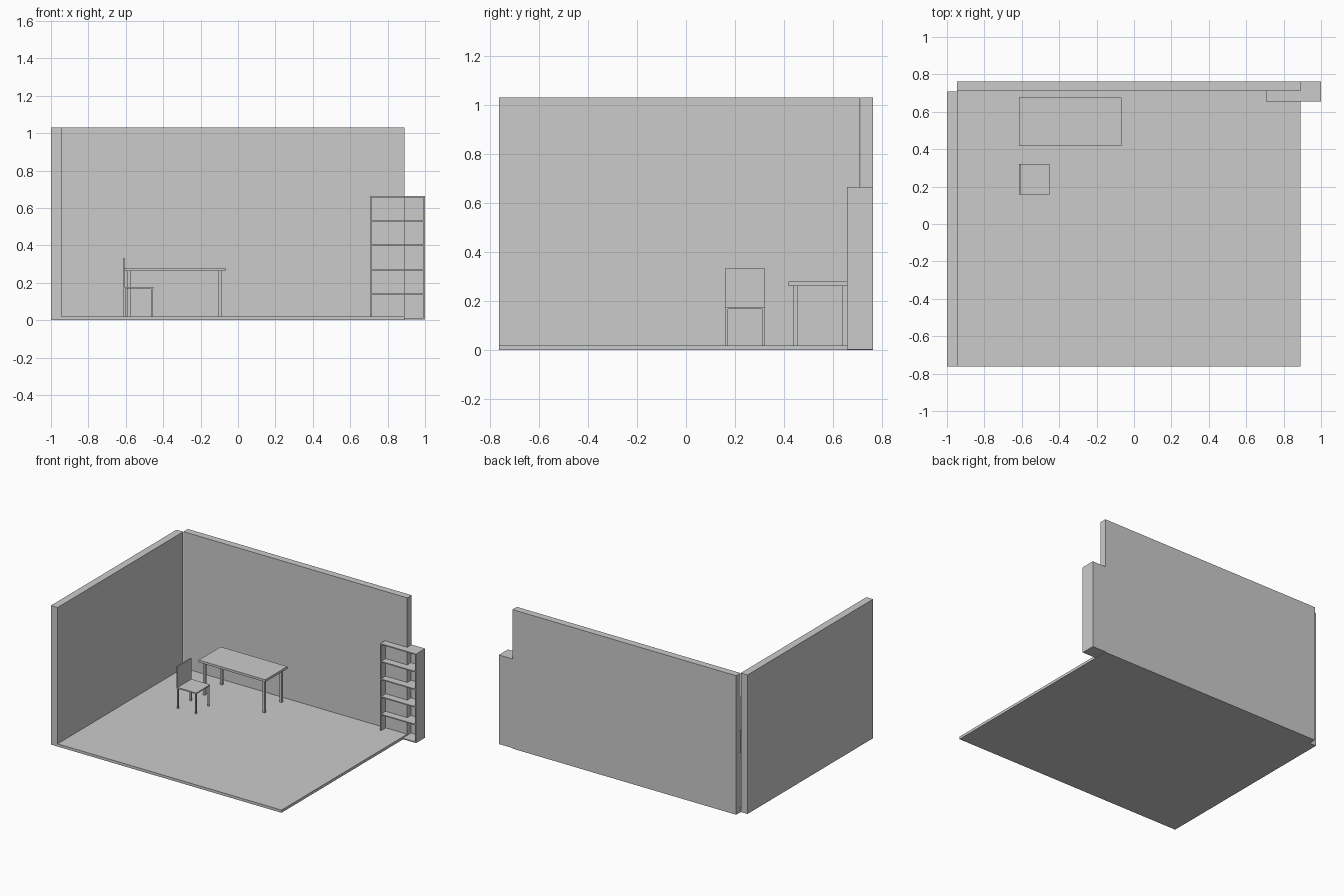
import bpy
import bmesh
from mathutils import Vector

default = bpy.data.objects.get("Cube")
if default:
    bpy.data.objects.remove(default)

grey = bpy.data.materials.new("light grey")
grey.use_nodes = True
COLOUR = (0.6, 0.6, 0.6, 1)
grey.diffuse_color = COLOUR
grey.node_tree.nodes["Principled BSDF"].inputs["Base Color"].default_value = COLOUR


def box(name, x, y, z):
    """Flat-shaded block spanning the given (low, high) ranges."""
    low, high = map(Vector, zip(x, y, z))
    bm = bmesh.new()
    bmesh.ops.create_cube(bm, size=1)
    centre, size = (low + high) / 2, high - low
    for v in bm.verts:
        v.co = centre + v.co * size
    mesh = bpy.data.meshes.new(name)
    bm.to_mesh(mesh)
    bm.free()
    mesh.materials.append(grey)
    obj = bpy.data.objects.new(name, mesh)
    bpy.context.collection.objects.link(obj)


def legs(name, x, y, z, inset, width):
    """Four square legs set in from the corners of a rectangle."""
    def spans(r):
        a, b = r[0] + inset, r[1] - inset
        return (a, a + width), (b - width, b)
    for side, sx in zip(("right", "left"), spans(x)):
        for end, sy in zip(("front", "back"), spans(y)):
            box(f"{name}_leg_{end}_{side}", sx, sy, z)


# Room shell
FLOOR = 0.02
HEIGHT = 1.03
box("floor", (-0.945, 0.89), (-0.762, 0.71), (0, FLOOR))
box("side_wall", (-1, -0.945), (-0.762, 0.708), (0, HEIGHT))
box("back_wall", (-0.945, 0.89), (0.71, 0.762), (0, HEIGHT))

# Table
tx, ty = (-0.614, -0.068), (0.417, 0.675)
box("table_top", tx, ty, (0.262, 0.279))
legs("table", tx, ty, (FLOOR, 0.262), 0.02, 0.018)

# Chair
cx, cy = (-0.614, -0.453), (0.158, 0.321)
box("chair_seat", cx, cy, (0.168, 0.177))
box("chair_back", (cx[0], cx[0] + 0.008), cy, (0.177, 0.333))
legs("chair", cx, cy, (FLOOR, 0.168), 0.002, 0.01)

# Bookcase, sunk into the end of the back wall
bx, by, bz = (0.706, 1.0), (0.656, 0.762), (0.004, 0.664)
T = 0.008
box("bookcase_side_right", (bx[0], bx[0] + T), by, bz)
box("bookcase_side_left", (bx[1] - T, bx[1]), by, bz)
box("bookcase_back", bx, (by[1] - T, by[1]), bz)
SHELVES = 6
step = (bz[1] - bz[0] - T) / (SHELVES - 1)
for i in range(SHELVES):
    z = bz[0] + i * step
    box(f"bookcase_shelf_{i + 1}", bx, by, (z, z + T))
